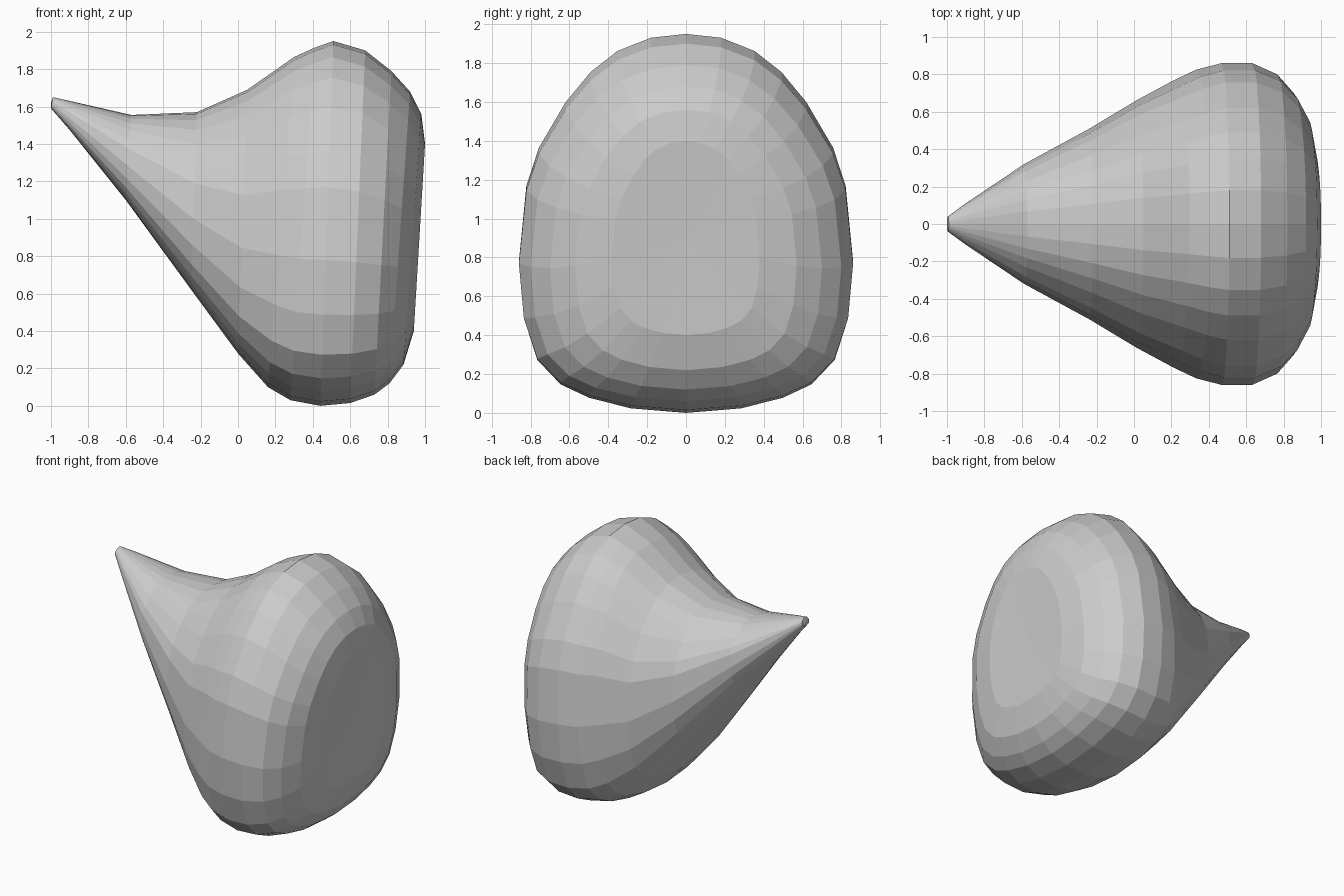
import bpy, bmesh

if "Cube" in bpy.data.objects:
    bpy.data.objects.remove(bpy.data.objects["Cube"])

# Half cross-section: (height fraction from the bottom, width fraction)
HALF = [(0, 0), (.012, .33), (.04, .58), (.075, .75), (.14, .89), (.25, .97),
        (.4, 1), (.6, .955), (.7, .88), (.82, .72), (.9, .57), (.955, .41),
        (.99, .21), (1, 0)]

# Tilted sections from tip to blunt end: top x, top z, bottom x, bottom z, half width
RINGS = [
    (-.99, 1.65, -1, 1.59, .04),
    (-.9, 1.63, -.9, 1.475, .11),
    (-.57, 1.555, -.6, 1.1, .32),
    (-.22, 1.57, -.25, .62, .51),
    (.05, 1.69, 0, .28, .665),
    (.3, 1.865, .16, .1, .77),
    (.41, 1.915, .28, .03, .825),
    (.51, 1.95, .44, .0, .86),
    (.68, 1.9, .6, .015, .86),
    (.82, 1.79, .73, .06, .80),
    (.92, 1.68, .81, .12, .70),
    (.98, 1.56, .885, .22, .57),
    (1.0, 1.4, .94, .4, .38),
]

# Full section: up one side and down the other
section = HALF + [(v, -w) for v, w in HALF[-2:0:-1]]

bm = bmesh.new()
loops = []
for xt, zt, xb, zb, hw in RINGS:
    loops.append([bm.verts.new((xb + (xt - xb) * v, w * hw, zb + (zt - zb) * v))
                  for v, w in section])

# Skin between neighbouring sections
n = len(section)
for a, b in zip(loops, loops[1:]):
    for i in range(n):
        j = (i + 1) % n
        bm.faces.new((a[i], a[j], b[j], b[i]))

# Pointed tip cap and slightly hollow blunt-end cap
for loop, centre in ((loops[0], (-1, 0, 1.62)), (loops[-1], (.96, 0, .9))):
    c = bm.verts.new(centre)
    for i in range(n):
        bm.faces.new((loop[i], loop[(i + 1) % n], c))

bmesh.ops.recalc_face_normals(bm, faces=bm.faces)
mesh = bpy.data.meshes.new("pointed_body")
bm.to_mesh(mesh)
bm.free()
body = bpy.data.objects.new("pointed_body", mesh)
bpy.context.collection.objects.link(body)
